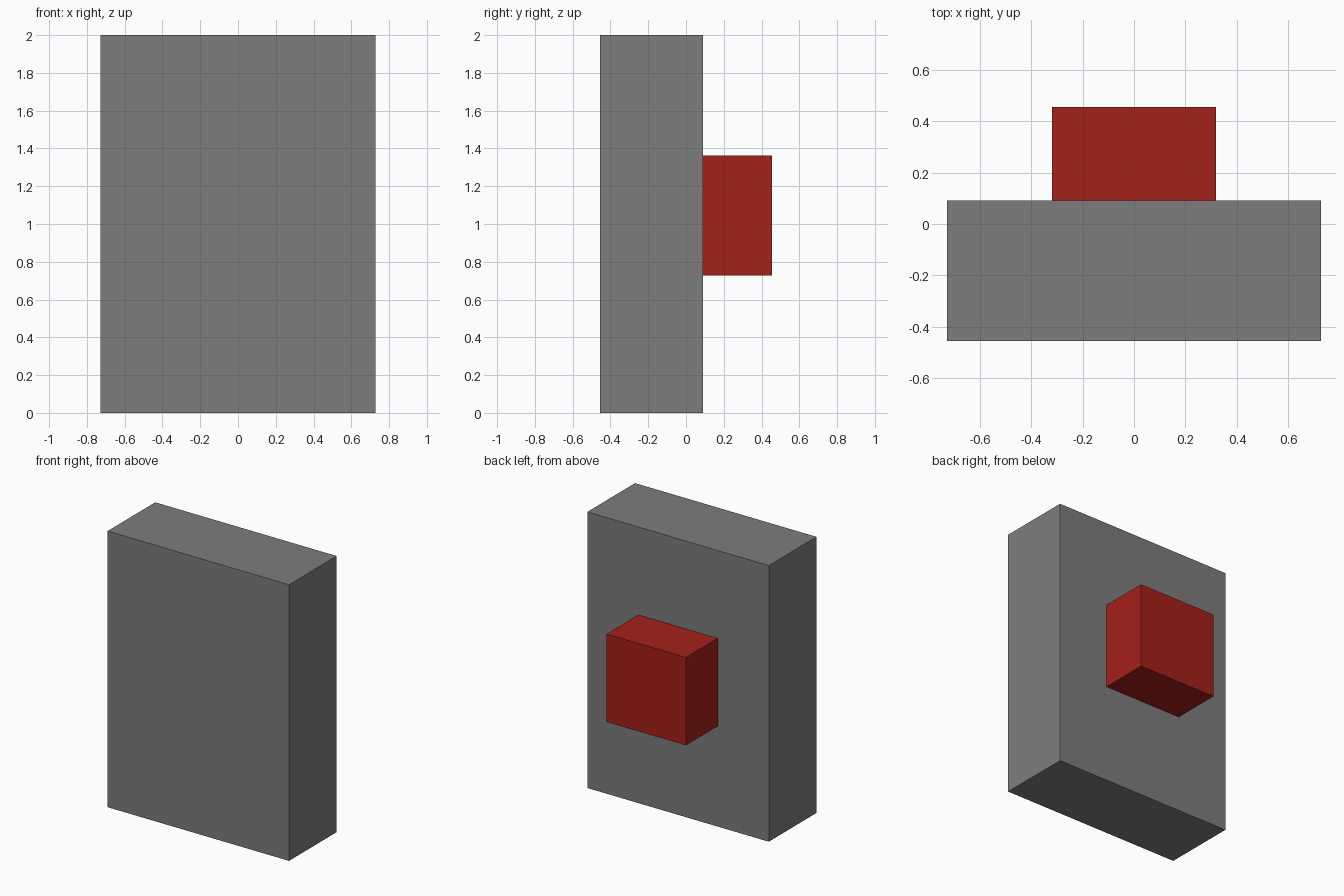
import bpy

if "Cube" in bpy.data.objects:
    bpy.data.objects.remove(bpy.data.objects["Cube"])

U = 1 / 11  # grid unit: the panel is 22 units tall


def box(name, lo, hi, colour):
    """Axis-aligned coloured box between two corners given in grid units."""
    centre = [(a + b) / 2 * U for a, b in zip(lo, hi)]
    size = [(b - a) * U for a, b in zip(lo, hi)]
    bpy.ops.mesh.primitive_cube_add(size=1, location=centre)
    obj = bpy.context.object
    obj.name = name
    obj.scale = size
    bpy.ops.object.transform_apply(location=False, rotation=False, scale=True)
    mat = bpy.data.materials.new(name + "_colour")
    mat.diffuse_color = (*colour, 1)
    mat.use_nodes = True
    mat.node_tree.nodes["Principled BSDF"].inputs["Base Color"].default_value = mat.diffuse_color
    obj.data.materials.append(mat)
    return obj


# Upright dark grey slab
box("panel", (-8, -5, 0), (8, 1, 22), (0.205, 0.205, 0.205))

# Red block on the back face
box("back_block", (-3.5, 1, 8), (3.5, 5, 15), (0.37, 0.015, 0.010))
